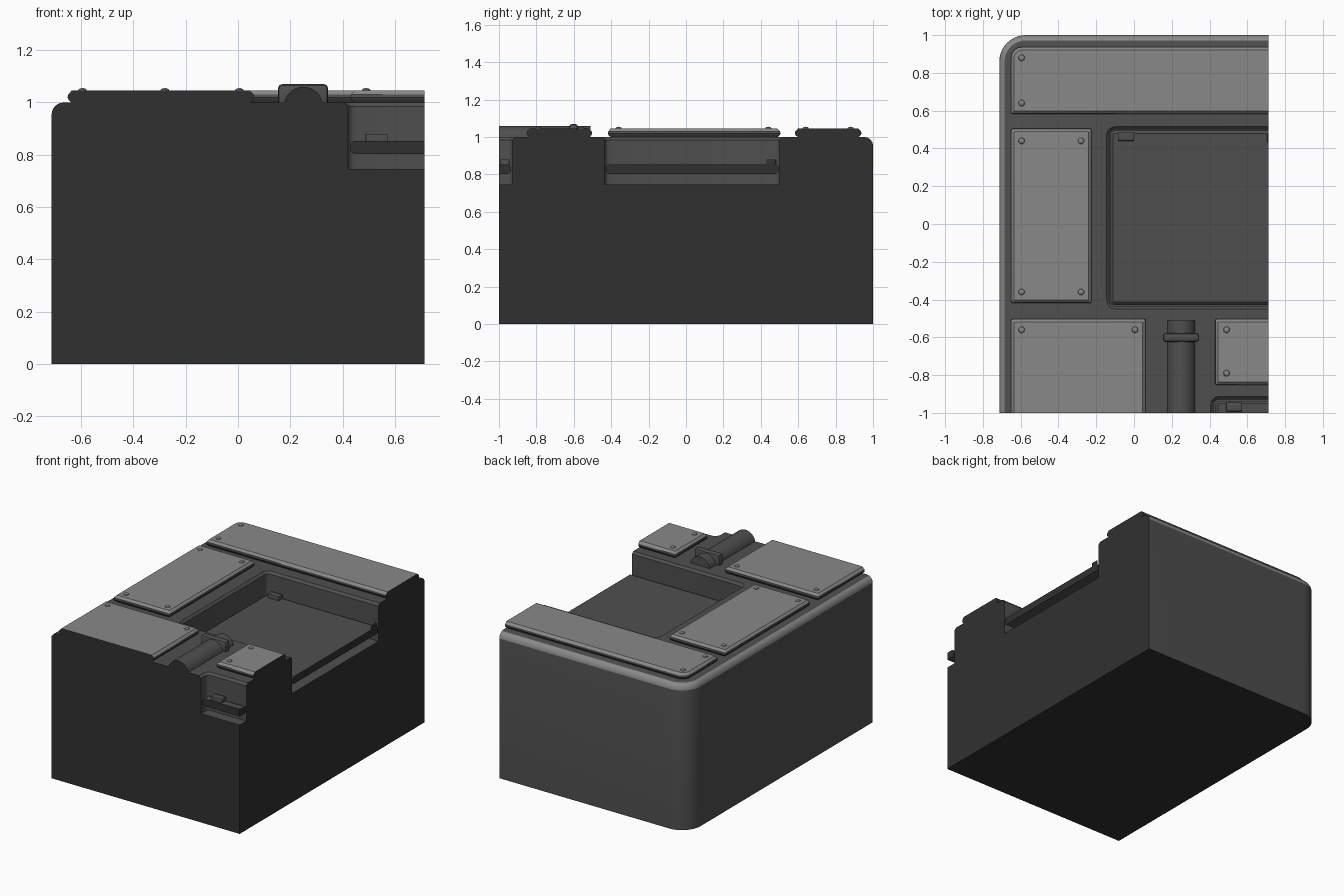
import bpy, bmesh, math
from mathutils import Matrix

if "Cube" in bpy.data.objects:
    bpy.data.objects.remove(bpy.data.objects["Cube"])

RIGHT, FRONT = 0.713, -1.0      # planes where the block is sliced flat


def material(name, v):
    m = bpy.data.materials.new(name)
    m.diffuse_color = (v, v, v, 1)
    m.use_nodes = True
    m.node_tree.nodes["Principled BSDF"].inputs["Base Color"].default_value = m.diffuse_color
    return m


MATS = [material("dark grey shell", 0.078),
        material("light grey panel", 0.25),
        material("charcoal cut face", 0.03)]


def paint(ob, light=None):
    """Shell grey everywhere, charcoal on sliced planes, light grey by rule."""
    me = ob.data
    me.materials.clear()
    for m in MATS:
        me.materials.append(m)
    for p in me.polygons:
        c, n = p.center, p.normal
        sliced = ((n.x > .99 and c.x > RIGHT - .003) or
                  (n.y < -.99 and c.y < FRONT + .003) or
                  (n.z < -.99 and c.z < .001))
        p.material_index = 2 if sliced else int(bool(light and light(c, n)))
    bpy.ops.object.select_all(action='DESELECT')
    ob.select_set(True)
    bpy.context.view_layer.objects.active = ob
    bpy.ops.object.shade_smooth_by_angle(angle=math.radians(28))


def finish(name, bm):
    bmesh.ops.recalc_face_normals(bm, faces=bm.faces)
    me = bpy.data.meshes.new(name)
    bm.to_mesh(me)
    bm.free()
    ob = bpy.data.objects.new(name, me)
    bpy.context.collection.objects.link(ob)
    return ob


def ring(box, inset, radii, seg):
    """Rounded rectangle; sides lying on a sliced plane are not inset."""
    x0, x1, y0, y1 = box
    x0, y1 = x0 + inset, y1 - inset
    x1 -= 0 if abs(x1 - RIGHT) < .001 else inset
    y0 += 0 if abs(y0 - FRONT) < .001 else inset
    pts = []
    corners = [(x0, y0, 1, 1, 180), (x1, y0, -1, 1, 270),
               (x1, y1, -1, -1, 0), (x0, y1, 1, -1, 90)]
    for (x, y, sx, sy, a0), r in zip(corners, radii):
        if r == 0:
            pts.append((x, y))
            continue
        r = max(r - inset, .004)
        for i in range(seg + 1):
            a = math.radians(a0 + 90 * i / seg)
            pts.append((x + sx * r + r * math.cos(a), y + sy * r + r * math.sin(a)))
    return pts


def loft(name, box, levels, radii=(0, 0, 0, 0), seg=4):
    """Stack rings given as (inset, z) and close both ends."""
    bm = bmesh.new()
    rings = [[bm.verts.new((x, y, z)) for x, y in ring(box, i, radii, seg)]
             for i, z in levels]
    for a, b in zip(rings, rings[1:]):
        for k in range(len(a)):
            j = (k + 1) % len(a)
            bm.faces.new((a[k], a[j], b[j], b[k]))
    bm.faces.new(rings[0][::-1])
    bm.faces.new(rings[-1])
    return finish(name, bm)


def bevelled_box(name, lo, hi, width):
    bm = bmesh.new()
    size = [b - a for a, b in zip(lo, hi)]
    mid = [(a + b) / 2 for a, b in zip(lo, hi)]
    bmesh.ops.create_cube(bm, size=1, matrix=Matrix.Translation(mid) @ Matrix.Diagonal((*size, 1)))
    bmesh.ops.bevel(bm, geom=bm.edges[:], offset=width, segments=2, profile=.5, affect='EDGES')
    ob = finish(name, bm)
    paint(ob)
    return ob


# Main block: one rounded back corner, rolled top edge on the outer sides
R = 0.045
arc = [(R * (1 - math.cos(a)), 1 - R + R * math.sin(a))
       for a in (math.pi / 2 * i / 4 for i in range(5))]
body = loft("body", (-RIGHT, RIGHT, FRONT, 1), [(0, 0)] + arc, (0, 0, 0, .14), 10)

# Recessed wells, open on the sliced sides
well = [(0, .745), (0, .985), (-.015, 1.0), (-.03, 1.015)]
cutters = [loft("large_well_cutter", (-.13, .9, -.435, .5), well, (.03, 0, 0, .03)),
           loft("small_well_cutter", (.42, .9, -1.2, -.928), well, (0, 0, 0, .03))]
for c in cutters:
    c.hide_render = True
    mod = body.modifiers.new(c.name, 'BOOLEAN')
    mod.operation, mod.solver, mod.object = 'DIFFERENCE', 'EXACT', c
dg = bpy.context.evaluated_depsgraph_get()
cut_mesh = bpy.data.meshes.new_from_object(body.evaluated_get(dg))
body.modifiers.clear()
body.data = cut_mesh
for c in cutters:
    bpy.data.objects.remove(c)
paint(body, lambda c, n: c.z > .95 and .05 < n.z < .93 and (c.x < -.66 or c.y > .95))

# Raised armour panels with bevelled rims
plate = [(.02, .995), (.004, 1.01), (0, 1.018), (.002, 1.03), (.016, 1.045)]
panels = {
    "back_panel": ((-.652, RIGHT, .582, .938), (.01, 0, 0, .06)),
    "left_panel": ((-.652, -.224, -.418, .505), (.01,) * 4),
    "front_left_panel": ((-.652, .062, FRONT, -.502), (0, 0, .01, .01)),
    "front_right_panel": ((.43, RIGHT, -.852, -.502), (.01, 0, 0, .01)),
}
for name, (box, radii) in panels.items():
    paint(loft(name, box, plate, radii), lambda c, n: n.z > .3)

# Hatch slabs floating inside the wells
slab = [(.014, .803), (0, .815), (0, .84), (.014, .853)]
paint(loft("large_hatch", (-.125, RIGHT, -.428, .494), slab, (.02, 0, 0, .02)))
paint(loft("small_hatch", (.43, RIGHT, FRONT, -.936), slab, (0, 0, 0, .02)))

# Hatch latches
for name, x0, x1, y0, y1 in (("latch_left", -.085, 0, .44, .485),
                             ("latch_right", .705, RIGHT, .43, .48),
                             ("latch_front", .488, .572, -.992, -.945)):
    bevelled_box(name, (x0, y0, .84), (x1, y1, .88), .003)

# Half-sunk pipe and its clamp
bm = bmesh.new()
bmesh.ops.create_cone(bm, cap_ends=True, segments=32, radius1=.075, radius2=.075, depth=.49,
                      matrix=Matrix.Translation((.25, -.755, .985)) @ Matrix.Rotation(math.pi / 2, 4, 'X'))
paint(finish("pipe", bm))
bevelled_box("pipe_clamp", (.153, -.625, .97), (.345, -.577, 1.07), .016)

# Rivets on the panels
spots = [(-.595, .88), (-.595, .64), (-.595, .44), (-.28, .44), (-.595, -.36),
         (-.28, -.36), (-.595, -.56), (.005, -.56), (.49, -.56), (.49, -.79)]
bm = bmesh.new()
for x, y in spots:
    bmesh.ops.create_uvsphere(bm, u_segments=12, v_segments=6, radius=.017,
                              matrix=Matrix.Translation((x, y, 1.045)) @ Matrix.Diagonal((1, 1, .6, 1)))
paint(finish("rivets", bm), lambda c, n: True)
